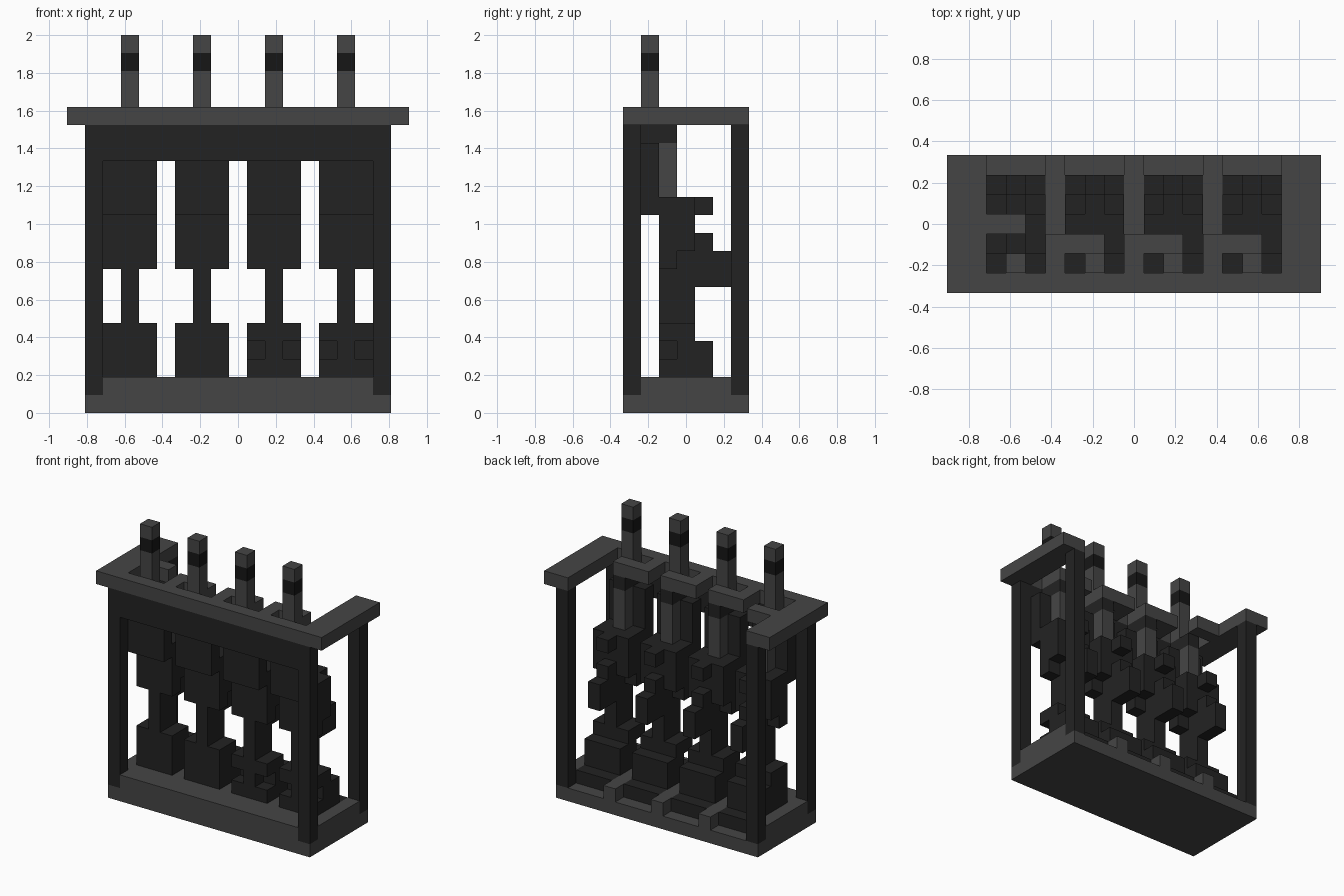
import bpy
import bmesh
from mathutils import Matrix, Vector

cube = bpy.data.objects.get("Cube")
if cube:
    bpy.data.objects.remove(cube, do_unlink=True)

UNIT = 2 / 21  # one block of the model


def material(name, value):
    m = bpy.data.materials.new(name)
    m.use_nodes = True
    colour = (value, value, value, 1)
    m.diffuse_color = colour
    m.node_tree.nodes["Principled BSDF"].inputs["Base Color"].default_value = colour
    return m


GREY = material("steel grey", 0.06)
DARK = material("charcoal", 0.0165)
BLACK = material("near black", 0.008)


def part(name, mat, *boxes):
    """One object made of boxes, each given as inclusive block ranges in x, y, z."""
    bm = bmesh.new()
    for box in boxes:
        size = Vector([b - a + 1 for a, b in box]) * UNIT
        centre = Vector([(a + b) / 2 for a, b in box]) * UNIT
        centre.z += UNIT / 2
        scale = Matrix.Diagonal(size).to_4x4()
        bmesh.ops.create_cube(bm, size=1, matrix=Matrix.Translation(centre) @ scale)
    mesh = bpy.data.meshes.new(name)
    bm.to_mesh(mesh)
    bm.free()
    mesh.materials.append(mat)
    obj = bpy.data.objects.new(name, mesh)
    bpy.context.collection.objects.link(obj)


def at(n):
    return (n, n)


SLOTS = (-6, -2, 2, 6)
DIVIDERS = (-4, 0, 4)

# Base tray, open at the back between the dividers
part("base_slab", GREY, ((-8, 8), (-3, 3), at(0)))
part("base_front_rim", GREY, ((-7, 7), (-3, -2), at(1)))
part("base_side_rims", GREY, *[(at(s), (-2, 2), at(1)) for s in (-8, 8)])
part("base_dividers", GREY, *[(at(d), (-1, 3), at(1)) for d in DIVIDERS])

# Frame
part("corner_posts", DARK, *[(at(x), at(y), (1, 15)) for x in (-8, 8) for y in (-3, 3)])
part("front_beam", DARK, ((-7, 7), at(-3), (14, 15)))

# Top shelf with side arms, teeth and barrel hooks
part("shelf_front", GREY, ((-9, 9), at(-3), at(16)))
part("shelf_arms", GREY, *[((a, a + 1), (-2, 3), at(16)) for a in (-9, 8)])
part("shelf_teeth", GREY, *[(at(d), (-2, -1), at(16)) for d in DIVIDERS])
part("shelf_hooks", GREY, ((-7, -6), at(0), at(16)),
     *[((d + 1, d + 2), at(-1), at(16)) for d in DIVIDERS])

# Four stored long tools, one per slot
for number, c in enumerate(SLOTS, 1):
    wide, mid = (c - 1, c + 1), at(c)
    label = f"_{number}"
    part("floor_pad" + label, DARK, (wide, (-1, 2), at(1)))
    # Stock; two of them have notched sides
    middle = mid if c > 0 else wide
    part("stock" + label, DARK,
         (wide, at(-1), at(2)), (middle, at(-1), at(3)), (wide, at(-1), at(4)),
         (wide, at(0), (2, 4)), (wide, at(1), (2, 3)))
    part("neck" + label, DARK, (mid, (-1, 0), (5, 7)))
    part("body" + label, DARK, (wide, at(-1), (8, 11)), (wide, at(0), (9, 11)), (mid, at(0), at(8)))
    part("rear_grip" + label, DARK, (mid, (1, 2), (7, 8)))
    part("rear_studs" + label, DARK, (mid, at(1), at(9)), (mid, at(1), at(11)))
    part("fore_panel" + label, DARK, (wide, at(-2), (11, 14)))
    part("rear_tube" + label, GREY, (mid, at(-1), (12, 14)))
    part("collar" + label, DARK, (mid, (-2, -1), at(15)))
    part("barrel" + label, GREY, (mid, at(-2), (16, 18)), (mid, at(-2), at(20)))
    part("barrel_band" + label, BLACK, (mid, at(-2), at(19)))
